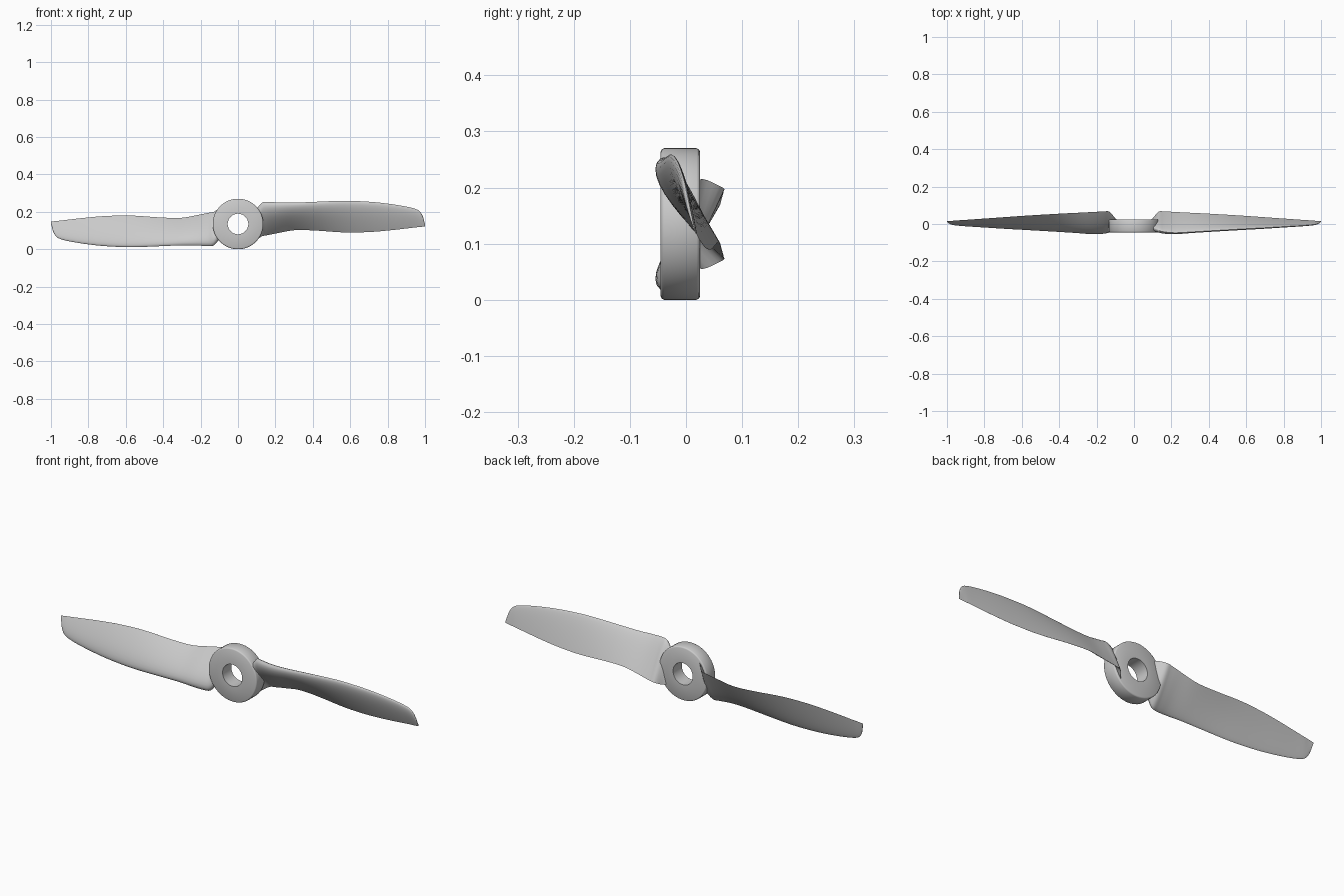
import bpy, bmesh, math

if "Cube" in bpy.data.objects:
    bpy.data.objects.remove(bpy.data.objects["Cube"])

CZ = 0.135  # height of the rotation axis


def make_object(name, bm, angle):
    bmesh.ops.recalc_face_normals(bm, faces=bm.faces)
    mesh = bpy.data.meshes.new(name)
    bm.to_mesh(mesh)
    bm.free()
    ob = bpy.data.objects.new(name, mesh)
    bpy.context.collection.objects.link(ob)
    bpy.ops.object.select_all(action='DESELECT')
    bpy.context.view_layer.objects.active = ob
    ob.select_set(True)
    bpy.ops.object.shade_smooth_by_angle(angle=math.radians(angle))
    return ob


def bridge_rings(bm, rings, closed=False):
    n = len(rings[0])
    for i in range(len(rings) if closed else len(rings) - 1):
        a, b = rings[i], rings[(i + 1) % len(rings)]
        for j in range(n):
            k = (j + 1) % n
            bm.faces.new((a[j], a[k], b[k], b[j]))


# Hub: bored disc with softened rims, profile of (radius, y)
bm = bmesh.new()
profile = [(0.055, -0.045), (0.129, -0.045), (0.133, -0.043), (0.135, -0.039),
           (0.135, 0.019), (0.133, 0.023), (0.129, 0.025), (0.055, 0.025)]
rings = []
for i in range(64):
    a = math.tau * i / 64
    rings.append([bm.verts.new((r * math.cos(a), y, CZ + r * math.sin(a))) for r, y in profile])
bridge_rings(bm, rings, closed=True)
make_object("hub", bm, 50)

# Blade stations: x, leading edge z and y, trailing edge z and y, thickness
stations = [
    (0.075, 0.200, -0.018, 0.065, 0.015, 0.030),
    (0.100, 0.218, -0.022, 0.055, 0.030, 0.036),
    (0.130, 0.250, -0.034, 0.070, 0.065, 0.040),
    (0.160, 0.253, -0.042, 0.076, 0.067, 0.040),
    (0.220, 0.250, -0.047, 0.088, 0.064, 0.036),
    (0.300, 0.249, -0.043, 0.102, 0.060, 0.030),
    (0.400, 0.253, -0.037, 0.101, 0.055, 0.026),
    (0.570, 0.259, -0.027, 0.090, 0.045, 0.022),
    (0.700, 0.254, -0.020, 0.092, 0.036, 0.019),
    (0.800, 0.244, -0.014, 0.100, 0.029, 0.016),
    (0.900, 0.228, -0.008, 0.111, 0.022, 0.013),
    (0.950, 0.215, -0.004, 0.117, 0.019, 0.011),
    (0.972, 0.202, -0.001, 0.119, 0.017, 0.009),
    (0.988, 0.176, 0.004, 0.121, 0.016, 0.006),
    (1.000, 0.131, 0.014, 0.123, 0.015, 0.002),
]


def smooth_stations(pts, steps=4):
    # Hermite interpolation along x
    def slope(i, k):
        a, b = pts[max(i - 1, 0)], pts[min(i + 1, len(pts) - 1)]
        return (b[k] - a[k]) / (b[0] - a[0])
    out = []
    for i in range(len(pts) - 1):
        p, q = pts[i], pts[i + 1]
        h = q[0] - p[0]
        for s in range(steps):
            t = s / steps
            row = [p[0] + h * t]
            for k in range(1, 6):
                row.append((2*t**3 - 3*t**2 + 1) * p[k] + (t**3 - 2*t**2 + t) * h * slope(i, k)
                           + (3*t**2 - 2*t**3) * q[k] + (t**3 - t**2) * h * slope(i + 1, k))
            out.append(row)
    return out + [list(pts[-1])]


def half_thickness(u):
    return 5 * (0.2969 * math.sqrt(u) - 0.126 * u - 0.3516 * u**2 + 0.2843 * u**3 - 0.1016 * u**4)


def section(row, n=14):
    # Airfoil: rounded leading edge, bulged front, flatter back
    x, zl, yl, zt, yt, th = row
    dy, dz = yt - yl, zt - zl
    length = math.hypot(dy, dz)
    ny, nz = dz / length, -dy / length
    us = [(1 - math.cos(math.pi * i / n)) / 2 for i in range(n + 1)]
    loop = [(u, 0.75) for u in us] + [(u, -0.25) for u in us[-1:0:-1]]
    return [(x, yl + dy * u + ny * w * th * half_thickness(u) * 2,
             zl + dz * u + nz * w * th * half_thickness(u) * 2) for u, w in loop]


# Two blades, each half a turn apart about the hub axis
for name, s in (("blade_right", 1), ("blade_left", -1)):
    bm = bmesh.new()
    rings = [[bm.verts.new((s * x, y, CZ + s * (z - CZ))) for x, y, z in section(r)]
             for r in smooth_stations(stations)]
    bridge_rings(bm, rings)
    bm.faces.new(rings[0])
    bm.faces.new(rings[-1])
    make_object(name, bm, 50)
